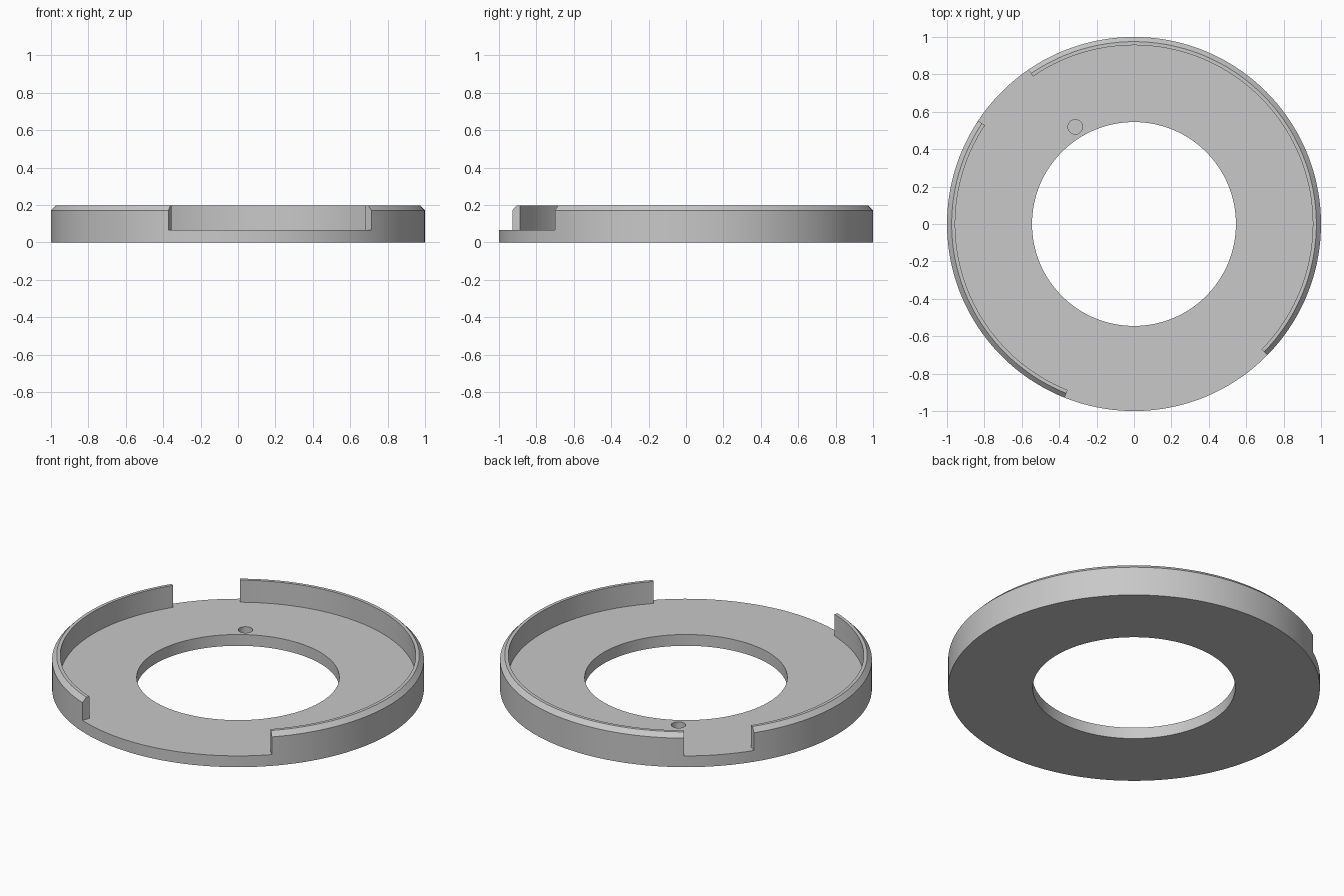
import bpy, bmesh, math

if "Cube" in bpy.data.objects:
    bpy.data.objects.remove(bpy.data.objects["Cube"])

R_OUT, R_TOP, R_WALL, R_HOLE = 1.0, 0.975, 0.956, 0.545
Z_FLOOR, Z_CHAMFER, Z_TOP = 0.067, 0.172, 0.198
ARCS = [(-44.5, 124.4), (146.5, 248.2)]      # raised rim sections, degrees

grey = bpy.data.materials.new("grey")
grey.diffuse_color = (0.58, 0.58, 0.58, 1)
grey.use_nodes = True
grey.node_tree.nodes["Principled BSDF"].inputs["Base Color"].default_value = grey.diffuse_color


def span(a, b):
    """Angles from a up to (not including) b, in steps near 2.5 degrees."""
    n = max(1, round((b - a) / 2.5))
    return [a + (b - a) * i / n for i in range(n)]


# Step around the circle: (start angle, is the rim raised after this angle)
(a0, a1), (b0, b1) = ARCS
steps = []
for start, end, raised in ((a0, a1, True), (a1, b0, False),
                           (b0, b1, True), (b1, a0 + 360, False)):
    steps += [(a, raised) for a in span(start, end)]

# Cross-section corners (radius, height)
PROFILE = [(R_HOLE, 0), (R_OUT, 0), (R_OUT, Z_FLOOR), (R_OUT, Z_CHAMFER),
           (R_TOP, Z_TOP), (R_WALL, Z_TOP), (R_WALL, Z_FLOOR), (R_HOLE, Z_FLOOR)]
LOW = [0, 1, 2, 6, 7]
HIGH = list(range(8))
RIM = [2, 3, 4, 5, 6]

bm = bmesh.new()
rings = []
for a, _ in steps:
    c, s = math.cos(math.radians(a)), math.sin(math.radians(a))
    rings.append([bm.verts.new((r * c, r * s, z)) for r, z in PROFILE])

for i, (a, raised) in enumerate(steps):
    p, q = rings[i], rings[(i + 1) % len(rings)]
    section = HIGH if raised else LOW
    for j, k in zip(section, section[1:] + section[:1]):
        bm.faces.new((p[j], q[j], q[k], p[k]))
    if raised != steps[i - 1][1]:            # end wall of a rim section
        bm.faces.new([p[j] for j in RIM])

bmesh.ops.delete(bm, geom=[v for v in bm.verts if not v.link_faces], context='VERTS')
bmesh.ops.recalc_face_normals(bm, faces=bm.faces[:])
mesh = bpy.data.meshes.new("rimmed_ring")
bm.to_mesh(mesh)
bm.free()
ring = bpy.data.objects.new("rimmed_ring", mesh)
bpy.context.collection.objects.link(ring)
mesh.materials.append(grey)

# Small blind hole in the floor
bpy.ops.mesh.primitive_cylinder_add(vertices=32, radius=0.039, depth=0.1,
                                    location=(-0.314, 0.519, Z_FLOOR + 0.01))
cutter = bpy.context.object
cutter.name = "pin_hole_cutter"
cutter.data.materials.append(grey)
cutter.hide_render = True
cutter.hide_set(True)
cut = ring.modifiers.new("pin_hole", 'BOOLEAN')
cut.operation = 'DIFFERENCE'
cut.solver = 'EXACT'
cut.object = cutter

# Apply the cut, then smooth the round sides while keeping edges sharp
bpy.ops.object.select_all(action='DESELECT')
ring.select_set(True)
bpy.context.view_layer.objects.active = ring
bpy.ops.object.modifier_apply(modifier=cut.name)
bpy.data.objects.remove(cutter)
bpy.ops.object.shade_smooth_by_angle(angle=math.radians(30))
